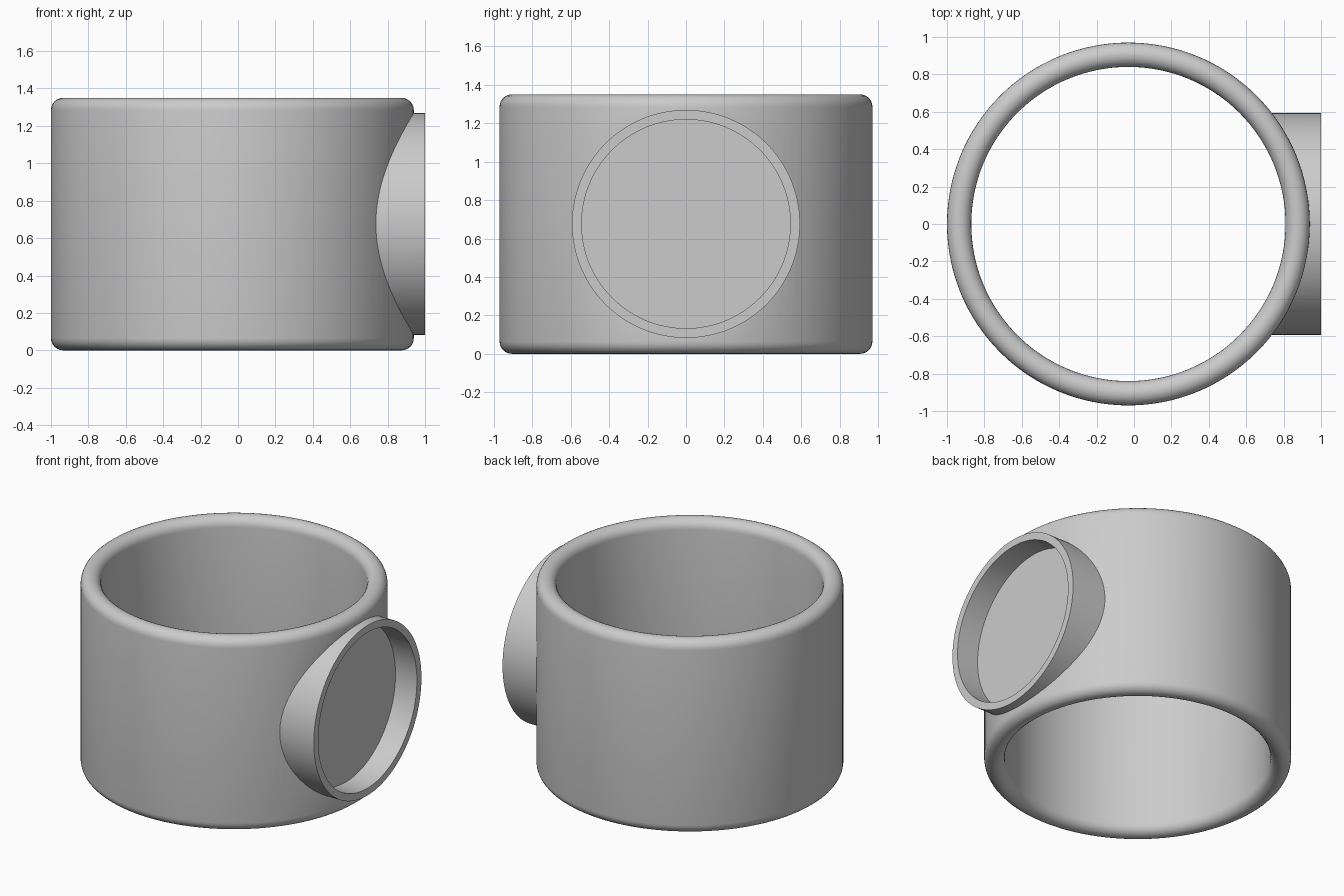
import bpy
import bmesh
import math
from mathutils import Matrix, Vector

default = bpy.data.objects.get("Cube")
if default:
    bpy.data.objects.remove(default, do_unlink=True)

CENTRE_X = -0.03
OUTER, INNER, HEIGHT = 0.97, 0.84, 1.35
SEGMENTS = 128

grey = bpy.data.materials.new("plain_grey")
grey.use_nodes = True
colour = (0.6, 0.6, 0.6, 1)
grey.diffuse_color = colour
grey.node_tree.nodes["Principled BSDF"].inputs["Base Color"].default_value = colour


def make_object(name, bm):
    bmesh.ops.recalc_face_normals(bm, faces=bm.faces)
    mesh = bpy.data.meshes.new(name)
    bm.to_mesh(mesh)
    bm.free()
    mesh.materials.append(grey)
    obj = bpy.data.objects.new(name, mesh)
    bpy.context.collection.objects.link(obj)
    return obj


def cylinder(name, radius, start, end, axis):
    """Closed cylinder between two points along the x or z axis."""
    bm = bmesh.new()
    turn = Matrix.Rotation(math.pi / 2, 4, "Y") if axis == "X" else Matrix()
    middle = Matrix.Translation((Vector(start) + Vector(end)) / 2)
    bmesh.ops.create_cone(bm, cap_ends=True, segments=SEGMENTS,
                          radius1=radius, radius2=radius,
                          depth=(Vector(end) - Vector(start)).length,
                          matrix=middle @ turn)
    return make_object(name, bm)


def boolean(obj, tool, operation):
    """Apply a boolean and discard the tool."""
    bpy.ops.object.select_all(action="DESELECT")
    bpy.context.view_layer.objects.active = obj
    obj.select_set(True)
    mod = obj.modifiers.new(operation.lower(), "BOOLEAN")
    mod.operation = operation
    mod.solver = "EXACT"
    mod.object = tool
    bpy.ops.object.modifier_apply(modifier=mod.name)
    bpy.data.objects.remove(tool, do_unlink=True)


# Ring body: a wall with fully rounded rims, spun around z
rim = (OUTER - INNER) / 2
mid = (OUTER + INNER) / 2
steps = 12
profile = []
for z, first in ((HEIGHT - rim, 0), (rim, math.pi)):
    for i in range(steps + 1):
        a = first + math.pi * i / steps
        profile.append((mid + rim * math.cos(a), z + rim * math.sin(a)))
bm = bmesh.new()
rings = []
for s in range(SEGMENTS):
    a = 2 * math.pi * s / SEGMENTS
    rings.append([bm.verts.new((CENTRE_X + r * math.cos(a), r * math.sin(a), z))
                  for r, z in profile])
for s, ring in enumerate(rings):
    following = rings[(s + 1) % SEGMENTS]
    for i in range(len(profile)):
        j = (i + 1) % len(profile)
        bm.faces.new((ring[i], following[i], following[j], ring[j]))
body = make_object("ring_with_side_collar", bm)

# Side collar: trimmed inside the wall thickness and joined to the ring
mid_z = HEIGHT / 2 + 0.001
collar = cylinder("collar", 0.593, (0.4, 0, mid_z), (1, 0, mid_z), "X")
trim = cylinder("collar_trim", mid, (CENTRE_X, 0, -0.5), (CENTRE_X, 0, 2), "Z")
boolean(collar, trim, "DIFFERENCE")
boolean(body, collar, "UNION")

# Flat-bottomed round recess in the collar
recess = cylinder("recess", 0.543, (0.835, 0, mid_z), (1.2, 0, mid_z), "X")
boolean(body, recess, "DIFFERENCE")

bpy.ops.object.shade_smooth_by_angle(angle=math.radians(25))
